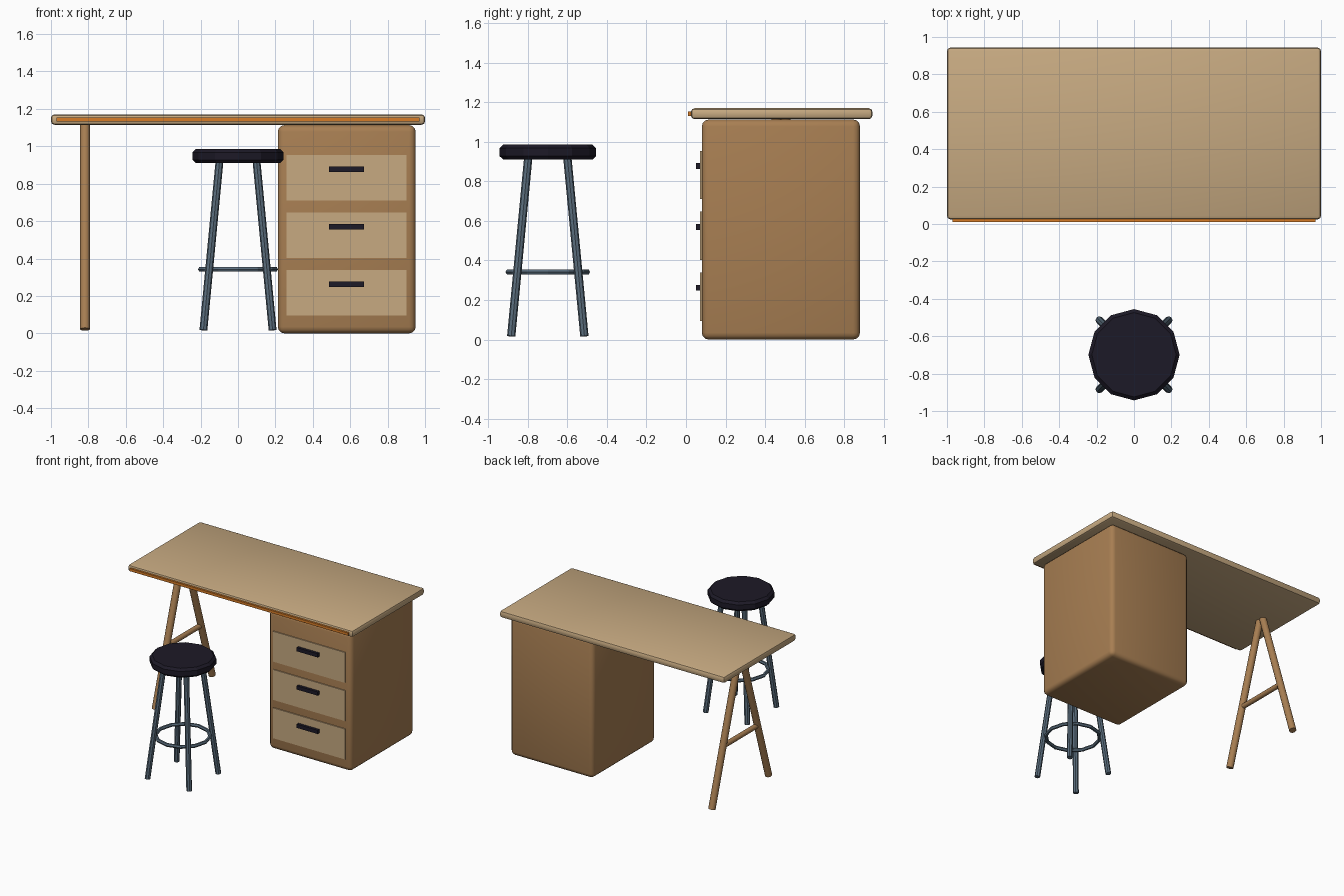
import bpy
from math import radians, cos, sin
from mathutils import Vector

if "Cube" in bpy.data.objects:
    bpy.data.objects.remove(bpy.data.objects["Cube"])


def material(name, rgb):
    m = bpy.data.materials.new(name)
    m.diffuse_color = (*rgb, 1)
    m.use_nodes = True
    m.node_tree.nodes["Principled BSDF"].inputs["Base Color"].default_value = m.diffuse_color
    return m


LIGHT = material("light_wood", (0.57, 0.40, 0.22))
WOOD = material("dark_wood", (0.39, 0.21, 0.085))
ORANGE = material("orange_edge", (0.68, 0.20, 0.02))
DARK = material("dark_padding", (0.012, 0.010, 0.02))
METAL = material("blue_steel", (0.10, 0.15, 0.20))


def finish(name, mat, bevel=0, segments=1, smooth=True):
    ob = bpy.context.object
    ob.name = name
    ob.data.materials.append(mat)
    if bevel:
        mod = ob.modifiers.new("bevel", 'BEVEL')
        mod.width, mod.segments = bevel, segments
        bpy.ops.object.modifier_apply(modifier=mod.name)
    if smooth:
        bpy.ops.object.shade_smooth_by_angle(angle=radians(40))
    return ob


def box(name, x, y, z, mat, bevel=0, segments=1):
    """Box from (min, max) ranges along each axis."""
    centre = [(a + b) / 2 for a, b in (x, y, z)]
    bpy.ops.mesh.primitive_cube_add(size=1, location=centre)
    bpy.context.object.scale = [b - a for a, b in (x, y, z)]
    bpy.ops.object.transform_apply(location=False, rotation=False, scale=True)
    return finish(name, mat, bevel, segments, smooth=segments > 1)


def rod(name, a, b, r, mat, sides=8):
    """Round bar between two points."""
    a, b = Vector(a), Vector(b)
    bpy.ops.mesh.primitive_cylinder_add(vertices=sides, radius=r,
                                        depth=(b - a).length, location=(a + b) / 2)
    bpy.context.object.rotation_euler = (b - a).to_track_quat('Z', 'Y').to_euler()
    return finish(name, mat, smooth=sides > 8)


# Desktop with its coloured front edge
box("desktop", (-1, 1), (0.025, 0.943), (1.115, 1.17), LIGHT, 0.018, 2)
box("front_edge_strip", (-0.97, 0.97), (0.01, 0.04), (1.132, 1.153), ORANGE)

# Drawer cabinet
box("cabinet", (0.213, 0.95), (0.08, 0.88), (0.0, 1.113), WOOD, 0.035, 3)
for i, z in enumerate((0.217, 0.525, 0.832), 1):
    box(f"drawer_front_{i}", (0.26, 0.90), (0.072, 0.10),
        (z - 0.122, z + 0.122), LIGHT)
    box(f"drawer_handle_{i}", (0.487, 0.673), (0.05, 0.075),
        (z + 0.03, z + 0.06), DARK)

# Trestle: two splayed legs and a crossbar
TX, TY = -0.818, 0.48
for side, label in ((-1, "front"), (1, "back")):
    rod(f"trestle_leg_{label}", (TX, TY + side * 0.36, 0.022),
        (TX, TY + side * 0.018, 1.12), 0.027, WOOD, 12)
rod("trestle_crossbar", (TX, TY - 0.22, 0.475), (TX, TY + 0.22, 0.475), 0.02, WOOD, 12)

# Stool seat
SY = -0.699
bpy.ops.mesh.primitive_cylinder_add(vertices=12, radius=0.244, depth=0.076,
                                    location=(0, SY, 0.948))
finish("stool_seat", DARK, 0.018, 1, smooth=False)

# Stool legs on the diagonals
for i, (sx, sy) in enumerate(((1, 1), (-1, 1), (-1, -1), (1, -1)), 1):
    rod(f"stool_leg_{i}", (sx * 0.185, SY + sy * 0.185, 0.017),
        (sx * 0.098, SY + sy * 0.098, 0.93), 0.021, METAL, 8)

# Foot ring
bpy.ops.mesh.primitive_torus_add(major_segments=12, minor_segments=6,
                                 major_radius=0.2, minor_radius=0.014,
                                 location=(0, SY, 0.342))
finish("stool_foot_ring", METAL, smooth=False)
